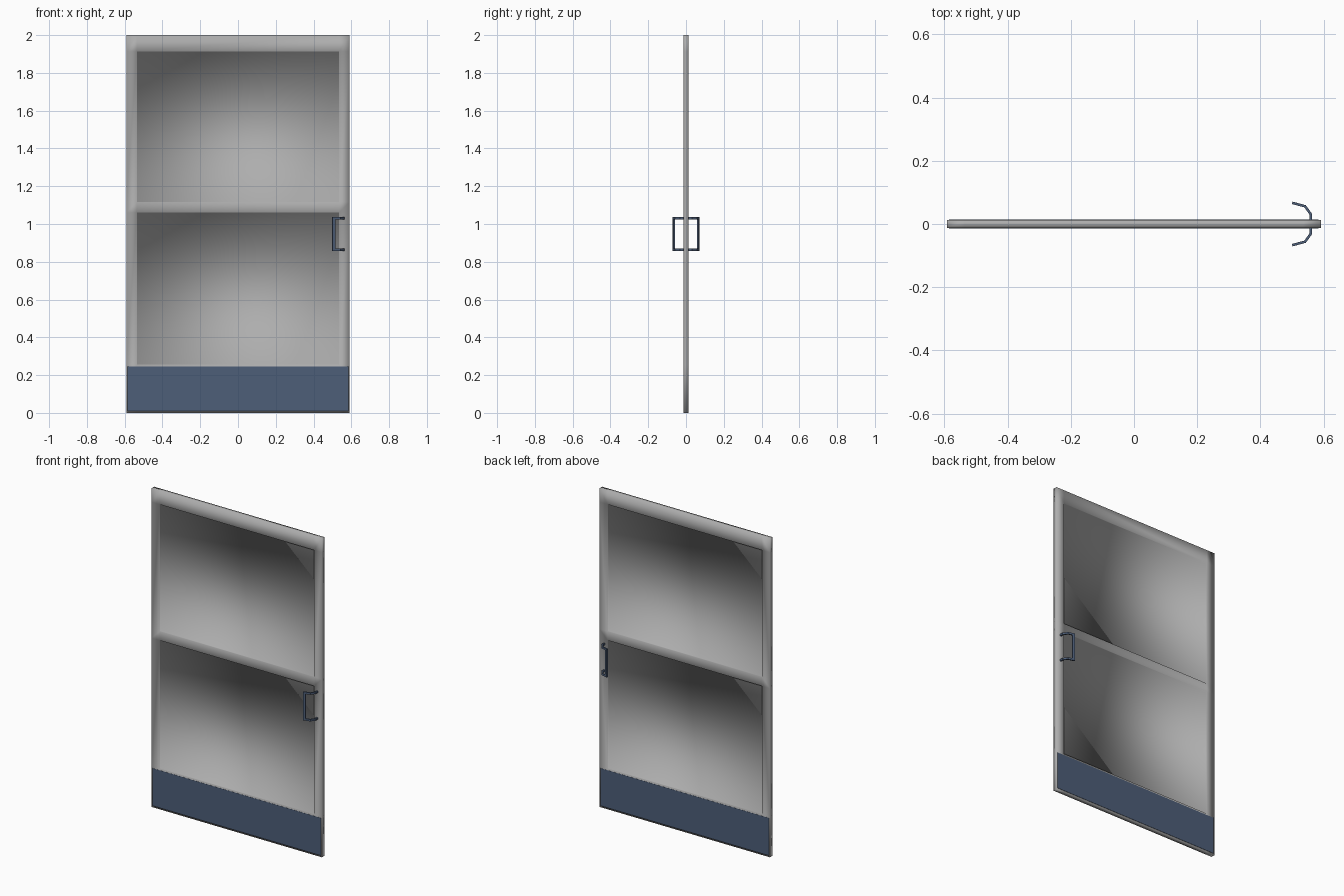
import bpy, bmesh, math
from mathutils import Vector

if "Cube" in bpy.data.objects:
    bpy.data.objects.remove(bpy.data.objects["Cube"])


def material(name, rgb):
    m = bpy.data.materials.new(name)
    m.diffuse_color = (*rgb, 1)
    m.use_nodes = True
    m.node_tree.nodes["Principled BSDF"].inputs["Base Color"].default_value = m.diffuse_color
    return m


GREY = material("grey metal", (0.42, 0.42, 0.42))
BLUE = material("slate blue", (0.075, 0.112, 0.19))


def add_object(name, bm, mat, smooth=False):
    bmesh.ops.remove_doubles(bm, verts=bm.verts, dist=1e-5)
    bmesh.ops.recalc_face_normals(bm, faces=bm.faces)
    for f in bm.faces:
        f.smooth = smooth
    me = bpy.data.meshes.new(name)
    bm.to_mesh(me)
    bm.free()
    me.materials.append(mat)
    ob = bpy.data.objects.new(name, me)
    bpy.context.collection.objects.link(ob)
    return ob


def quad(bm, pts):
    bm.faces.new([bm.verts.new(p) for p in pts])


def prism(bm, outline, z0, z1):
    """Extrude a plan outline (x, y) between two heights."""
    face = bm.faces.new([bm.verts.new((x, y, z0)) for x, y in outline])
    top = bmesh.ops.extrude_face_region(bm, geom=[face])["geom"]
    for v in top:
        if isinstance(v, bmesh.types.BMVert):
            v.co.z = z1


# Door leaf: smooth-shaded slab with two recessed panels on each side
XS = [-0.591, -0.535, 0.535, 0.591]
ZS = [0, 0.255, 1.06, 1.117, 1.913, 2]
HALF, PANEL = 0.0125, 0.006
bm = bmesh.new()
for s in (-1, 1):
    for i in range(3):
        for j in range(5):
            corners = [(XS[i], ZS[j]), (XS[i + 1], ZS[j]),
                       (XS[i + 1], ZS[j + 1]), (XS[i], ZS[j + 1])]
            recessed = i == 1 and j in (1, 3)
            y = s * (PANEL if recessed else HALF)
            quad(bm, [(x, y, z) for x, z in corners])
            if recessed:
                for (xa, za), (xb, zb) in zip(corners, corners[1:] + corners[:1]):
                    quad(bm, [(xa, y, za), (xb, y, zb),
                              (xb, s * HALF, zb), (xa, s * HALF, za)])
# outer edges of the slab
for j in range(5):
    for x in (XS[0], XS[-1]):
        quad(bm, [(x, -HALF, ZS[j]), (x, HALF, ZS[j]),
                  (x, HALF, ZS[j + 1]), (x, -HALF, ZS[j + 1])])
for i in range(3):
    for z in (ZS[0], ZS[-1]):
        quad(bm, [(XS[i], -HALF, z), (XS[i + 1], -HALF, z),
                  (XS[i + 1], HALF, z), (XS[i], HALF, z)])
add_object("door_leaf", bm, GREY, smooth=True)

# Kick plates on both faces
for s, name in ((-1, "kick_plate_front"), (1, "kick_plate_back")):
    bm = bmesh.new()
    ya, yb = s * (HALF - 0.002), s * (HALF + 0.001)
    prism(bm, [(-0.585, ya), (0.584, ya), (0.584, yb), (-0.585, yb)], 0.01, 0.245)
    add_object(name, bm, BLUE)


# Pull handle: bent strap arms through the door with an upright grip each side
def ribbon(path, half):
    """Offset a plan path to both sides to get a closed outline."""
    pts = [Vector(p) for p in path]
    left, right = [], []
    for k, p in enumerate(pts):
        d_in = (p - pts[k - 1]).normalized() if k else (pts[1] - p).normalized()
        d_out = (pts[k + 1] - p).normalized() if k < len(pts) - 1 else d_in
        n = Vector((-(d_in + d_out).y, (d_in + d_out).x)).normalized()
        w = half / n.dot(Vector((-d_in.y, d_in.x)))
        left.append(p + n * w)
        right.append(p - n * w)
    return [tuple(p) for p in left + right[::-1]]


half_path = [(0.5, -0.067), (0.541, -0.056), (0.559, -0.031)]
arm_path = half_path + [(x, -y) for x, y in half_path[::-1]]
Z0, Z1, ARM = 0.858, 1.037, 0.012
for z, name in ((Z0, "handle_arm_lower"), (Z1 - ARM, "handle_arm_upper")):
    bm = bmesh.new()
    prism(bm, ribbon(arm_path, 0.004), z, z + ARM)
    add_object(name, bm, BLUE)
for s, name in ((-1, "handle_grip_front"), (1, "handle_grip_back")):
    bm = bmesh.new()
    prism(bm, ribbon([(0.5, s * 0.067), (0.515, s * 0.063)], 0.004), Z0 + ARM, Z1 - ARM)
    add_object(name, bm, BLUE)
